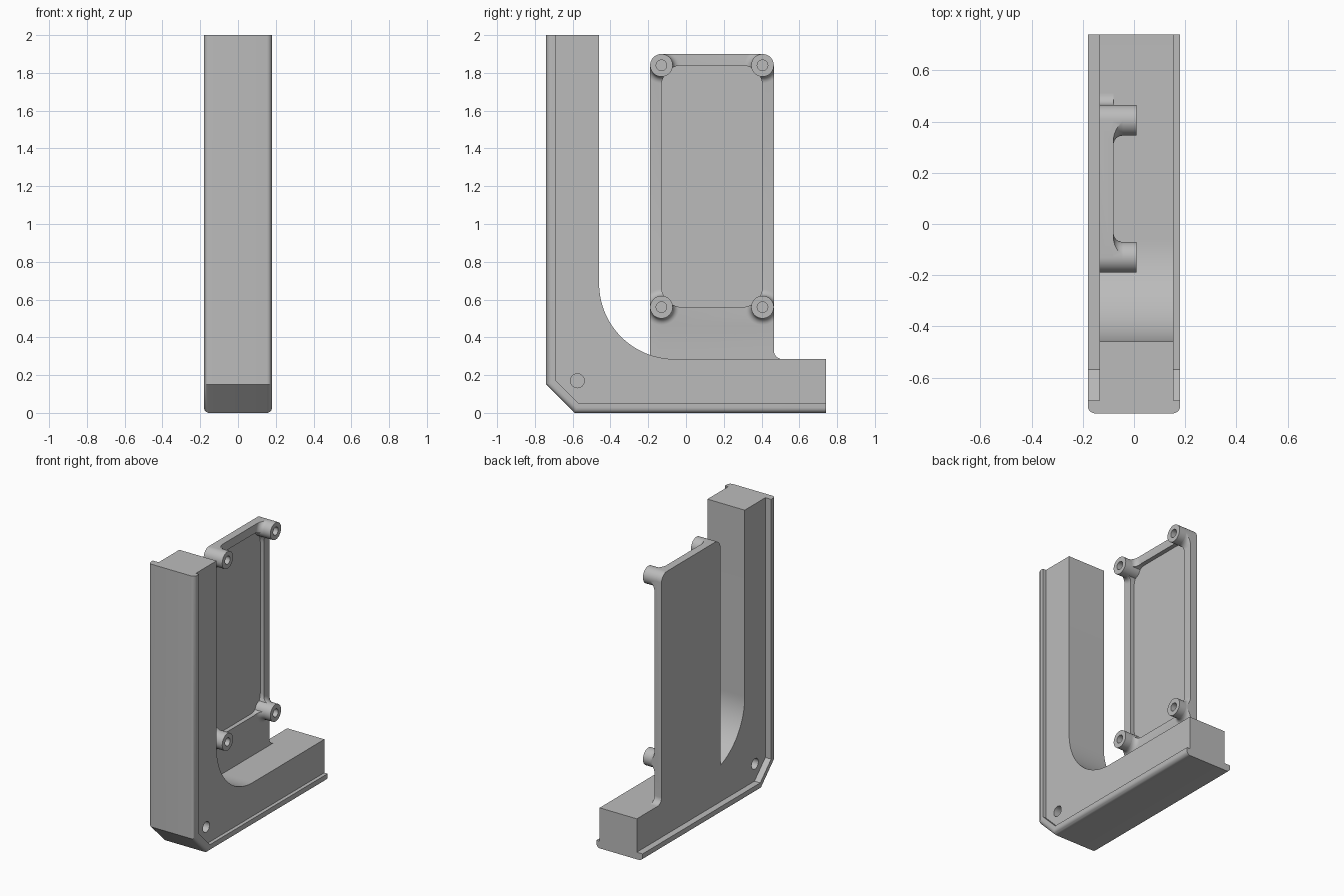
import bpy, bmesh
from math import cos, sin, radians, pi

cube = bpy.data.objects.get("Cube")
if cube:
    bpy.data.objects.remove(cube, do_unlink=True)

grey = bpy.data.materials.new("plain grey")
grey.use_nodes = True
COLOUR = (0.5, 0.5, 0.5, 1)
grey.diffuse_color = COLOUR
grey.node_tree.nodes["Principled BSDF"].inputs["Base Color"].default_value = COLOUR


def arc(cy, cz, r, a0, a1, n=10):
    angles = [radians(a0 + (a1 - a0) * i / n) for i in range(n + 1)]
    return [(cy + r * cos(a), cz + r * sin(a)) for a in angles]


def make(name, bm):
    bmesh.ops.recalc_face_normals(bm, faces=bm.faces)
    mesh = bpy.data.meshes.new(name)
    bm.to_mesh(mesh)
    bm.free()
    mesh.materials.append(grey)
    ob = bpy.data.objects.new(name, mesh)
    bpy.context.collection.objects.link(ob)
    return ob


def prism(name, profile, x0, x1):
    """Extrude a (y, z) outline along x."""
    bm = bmesh.new()
    face = bm.faces.new([bm.verts.new((x0, y, z)) for y, z in profile])
    ext = bmesh.ops.extrude_face_region(bm, geom=[face])["geom"]
    for v in ext:
        if isinstance(v, bmesh.types.BMVert):
            v.co.x = x1
    return make(name, bm)


def lathe(name, profile, y, z, n=40):
    """Closed solid turned about an x-parallel axis from (x, radius) rings."""
    bm = bmesh.new()
    rings = [[bm.verts.new((x, y + r * cos(2 * pi * i / n), z + r * sin(2 * pi * i / n)))
              for i in range(n)] for x, r in profile]
    for a, b in zip(rings, rings[1:]):
        for i in range(n):
            j = (i + 1) % n
            bm.faces.new((a[i], a[j], b[j], b[i]))
    bm.faces.new(rings[0])
    bm.faces.new(rings[-1])
    return make(name, bm)


def apply(ob, mod):
    bpy.context.view_layer.objects.active = ob
    bpy.ops.object.modifier_apply(modifier=mod.name)


def boolean(ob, tool, operation):
    mod = ob.modifiers.new("cut", 'BOOLEAN')
    mod.operation, mod.solver, mod.object = operation, 'EXACT', tool
    apply(ob, mod)
    bpy.data.objects.remove(tool, do_unlink=True)


def smooth(ob):
    bpy.ops.object.select_all(action='DESELECT')
    ob.select_set(True)
    bpy.context.view_layer.objects.active = ob
    bpy.ops.object.shade_smooth_by_angle(angle=radians(30))


# L-shaped body with a large inner curve and blind pin holes
BACK, FRONT = -0.135, 0.155
inner = [(-0.69, 2), (-0.69, 0.171), (-0.569, 0.05), (0.74, 0.05)]
body = prism("body", inner + [(0.74, 0.285)]
             + arc(-0.06, 0.685, 0.4, 270, 180, 28) + [(-0.46, 2)], BACK, FRONT)
for x in (BACK, FRONT):
    boolean(body, lathe("pin_hole", [(x - 0.06, 0.037), (x + 0.06, 0.037)],
                        -0.575, 0.17), 'DIFFERENCE')

# Wider outer skin with rounded long edges
outer = [(0.74, 0), (-0.59, 0), (-0.74, 0.15), (-0.74, 2)]
skin = prism("outer_skin", inner + outer, -0.18, 0.18)
bm = bmesh.new()
bm.from_mesh(skin.data)


def on_outline(v):
    return any(abs(v.co.y - y) + abs(v.co.z - z) < 1e-4 for y, z in outer)


edges = [e for e in bm.edges if all(on_outline(v) for v in e.verts)
         and abs(e.verts[0].co.x - e.verts[1].co.x) < 1e-4]
bmesh.ops.bevel(bm, geom=edges, offset=0.028, segments=6, profile=0.5, affect='EDGES')
bm.to_mesh(skin.data)
bm.free()

# Upright mounting plate, blended into the body
Y0, Y1, Z0, Z1, R = -0.13, 0.405, 0.56, 1.84, 0.06
RIM = -0.08
outline = (arc(0.51, 0.33, 0.045, 270, 180) + arc(Y1, Z1, R, 0, 90)
           + arc(Y0, Z1, R, 90, 180) + arc(-0.06, 0.685, 0.4, 251, 270, 6))
plate = prism("mounting_plate", outline, BACK, RIM)
corners = [(y, z) for y in (Y0, Y1) for z in (Z0, Z1)]

# Flared boss feet, trimmed to the plate outline
F = 0.035
flare = [(-0.1, R + F)] + [(RIM + F + x, R + F + r) for x, r in arc(0, 0, F, 180, 270, 6)]
for y, z in corners:
    foot = lathe("boss_foot", flare, y, z)
    boolean(foot, prism("trim", outline, -0.12, 0.05), 'INTERSECT')
    boolean(plate, foot, 'UNION')

# Shallow rounded pocket
P = 0.11
pocket = (arc(Y1 - P, Z0 + P, P, -90, 0) + arc(Y1 - P, Z1 - P, P, 0, 90)
          + arc(Y0 + P, Z1 - P, P, 90, 180) + arc(Y0 + P, Z0 + P, P, 180, 270))
boolean(plate, prism("pocket", pocket, -0.11, 0.1), 'DIFFERENCE')

# Screw bosses with blind holes
for y, z in corners:
    boss = lathe("screw_boss", [(-0.13, R), (0.01, R)], y, z)
    boolean(boss, lathe("screw_hole", [(-0.09, 0.028), (0.05, 0.028)], y, z), 'DIFFERENCE')
    smooth(boss)

for ob in (body, skin, plate):
    smooth(ob)
